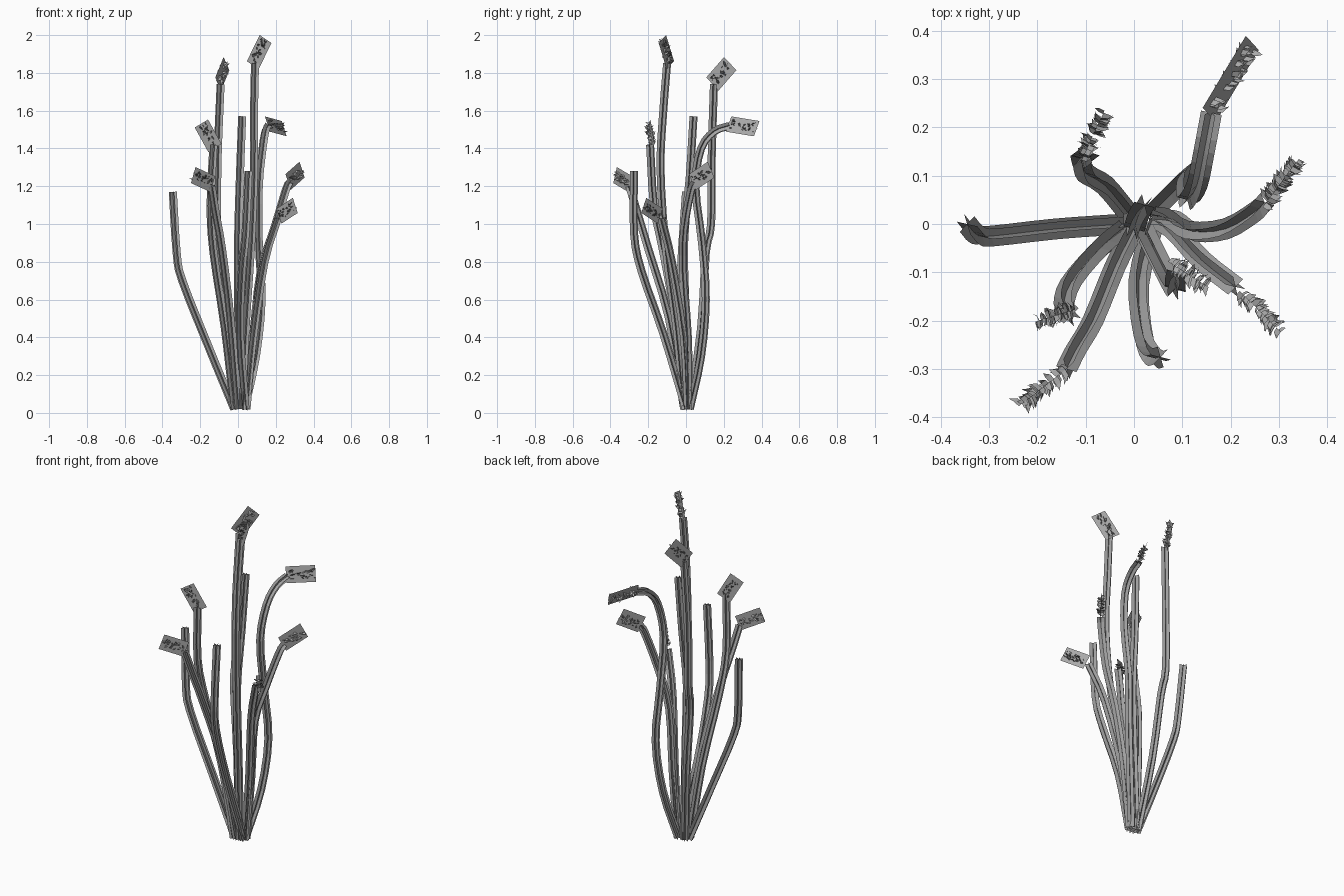
import bpy
import random
from math import cos, sin, radians, pi
from mathutils import Vector

random.seed(4)
cube = bpy.data.objects.get("Cube")
if cube:
    bpy.data.objects.remove(cube)

UP = Vector((0, 0, 1))
STEM_WIDTH = 0.044
FINS = 6


def make_material(name, value):
    material = bpy.data.materials.new(name)
    colour = (value, value, value, 1)
    material.diffuse_color = colour
    material.use_nodes = True
    material.node_tree.nodes["Principled BSDF"].inputs["Base Color"].default_value = colour
    return material


GREY = make_material("plain grey", 0.4)


def make_object(name, verts, faces):
    mesh = bpy.data.meshes.new(name)
    mesh.from_pydata([tuple(v) for v in verts], [], faces)
    mesh.materials.append(GREY)
    obj = bpy.data.objects.new(name, mesh)
    bpy.context.collection.objects.link(obj)


def smooth_path(points, steps=3):
    """Catmull-Rom curve through the points."""
    pts = [Vector(p) for p in points]
    pts = [pts[0] * 2 - pts[1]] + pts + [pts[-1] * 2 - pts[-2]]
    path = []
    for a, b, c, d in zip(pts, pts[1:], pts[2:], pts[3:]):
        for i in range(steps):
            t = i / steps
            path.append(b + (c - a) * (t / 2)
                        + (a * 2 - b * 5 + c * 4 - d) * (t * t / 2)
                        + (b * 3 - a - c * 3 + d) * (t ** 3 / 2))
    path.append(pts[-2])
    return path


def make_stem(name, *points):
    """Three crossed ribbons swept along a path."""
    path = smooth_path(points)
    verts, faces = [], []
    side = Vector((1, 1, 0)).normalized()
    for i, p in enumerate(path):
        tangent = (path[min(i + 1, len(path) - 1)] - path[max(i - 1, 0)]).normalized()
        side = (side - tangent * side.dot(tangent)).normalized()
        other = tangent.cross(side)
        for fin in range(FINS):
            angle = 2 * pi * fin / FINS
            verts.append(p + (side * cos(angle) + other * sin(angle)) * STEM_WIDTH / 2)
        verts.append(p)
    for i in range(len(path) - 1):
        row = i * (FINS + 1)
        above = row + FINS + 1
        for fin in range(FINS):
            faces.append((row + FINS, row + fin, above + fin, above + FINS))
    make_object(name, verts, faces)


def make_head(name, centre, heading, rise, length, width, roll=0):
    """Flat card with little leaflets standing out of both its faces."""
    centre = Vector(centre)
    flat = Vector((cos(radians(heading)), sin(radians(heading)), 0))
    axis = flat * cos(radians(rise)) + UP * sin(radians(rise))
    normal = flat.cross(UP)
    across = normal.cross(axis)
    tilt = radians(roll)
    across, normal = (across * cos(tilt) + normal * sin(tilt),
                      normal * cos(tilt) - across * sin(tilt))
    half_l, half_w = axis * length / 2, across * width / 2
    make_object(name + "_card",
                [centre - half_l - half_w, centre + half_l - half_w,
                 centre + half_l + half_w, centre - half_l + half_w],
                [(0, 1, 2, 3)])
    # Leaflets, folded once along their length
    verts, faces = [], []
    for i in range(54):
        along = random.uniform(-0.85, 0.85)
        root = centre + half_l * along + half_w * random.uniform(-0.5, 0.5)
        out = normal * (1 if i % 2 else -1)
        lean = axis * random.uniform(0.2, 1) + across * random.uniform(-0.5, 0.5)
        reach = random.uniform(0.012, 0.026)
        middle = root + (out + lean * 0.4).normalized() * reach * 0.6
        tip = middle + (out + lean * 2).normalized() * reach * 0.6
        blade = (axis + across * random.uniform(-1, 1)).normalized() * 0.006
        n = len(verts)
        verts += [root - blade, root + blade, middle + blade, middle - blade, tip]
        faces += [(n, n + 1, n + 2, n + 3), (n + 3, n + 2, n + 4)]
    make_object(name + "_leaflets", verts, faces)


# Stems that carry a head
make_stem("tall_front_stem", (.02, -.01, .02), (.04, -.05, .45), (.07, -.11, .9),
          (.085, -.135, 1.3), (.085, -.12, 1.6), (.09, -.1, 1.85))
make_stem("tall_back_stem", (-.01, .02, .02), (-.06, .08, .45), (-.1, .105, .85),
          (-.11, .133, 1), (-.108, .136, 1.35), (-.092, .148, 1.74))
make_stem("arched_back_stem", (.035, .02, .02), (.095, .08, .3), (.125, .105, .6),
          (.11, .085, .9), (.11, .05, 1.2), (.13, .08, 1.4), (.145, .15, 1.49), (.16, .23, 1.52))
make_stem("front_right_stem", (-.02, -.01, .02), (-.07, -.05, .45), (-.13, -.12, .85),
          (-.145, -.17, 1.1), (-.13, -.19, 1.42))
make_stem("long_right_stem", (0, -.01, .02), (-.04, -.09, .5), (-.085, -.2, .87),
          (-.12, -.26, 1.07), (-.14, -.3, 1.2))
make_stem("outer_left_stem", (.045, .015, .02), (.08, .01, .4), (.12, -.015, .75),
          (.19, -.01, .97), (.25, .025, 1.17), (.27, .045, 1.22))
make_stem("low_left_stem", (.04, .01, .02), (.08, -.01, .4), (.14, -.075, .8),
          (.21, -.13, 1.03))

# Bare stems
make_stem("bare_right_stem", (-.02, 0, .02), (-.16, -.01, .36), (-.295, -.025, .7),
          (-.325, -.022, .85), (-.345, 0, 1.17))
make_stem("bare_centre_stem", (0, .02, .02), (0, 0, .5), (0, -.01, .9),
          (.01, .02, 1.25), (.022, .04, 1.57))
make_stem("bare_front_stem", (.04, 0, .02), (.01, -.12, .42), (.02, -.235, .75),
          (.04, -.275, .95), (.055, -.275, 1.28))

# Heads: centre, heading, rise, length, width
make_head("tall_front_head", (.112, -.104, 1.91), -32, 60, .16, .085)
make_head("tall_back_head", (-.083, .187, 1.795), 65, 46, .15, .1)
make_head("arched_back_head", (.2, .3, 1.517), 59, -8, .175, .09, -25)
make_head("front_right_head", (-.158, -.188, 1.467), 197, 60, .15, .085)
make_head("long_right_head", (-.185, -.335, 1.235), 218, 20, .14, .09)
make_head("outer_left_head", (.302, .083, 1.255), 53, 28, .14, .095)
make_head("low_left_head", (.26, -.18, 1.07), -45, 25, .135, .088)
